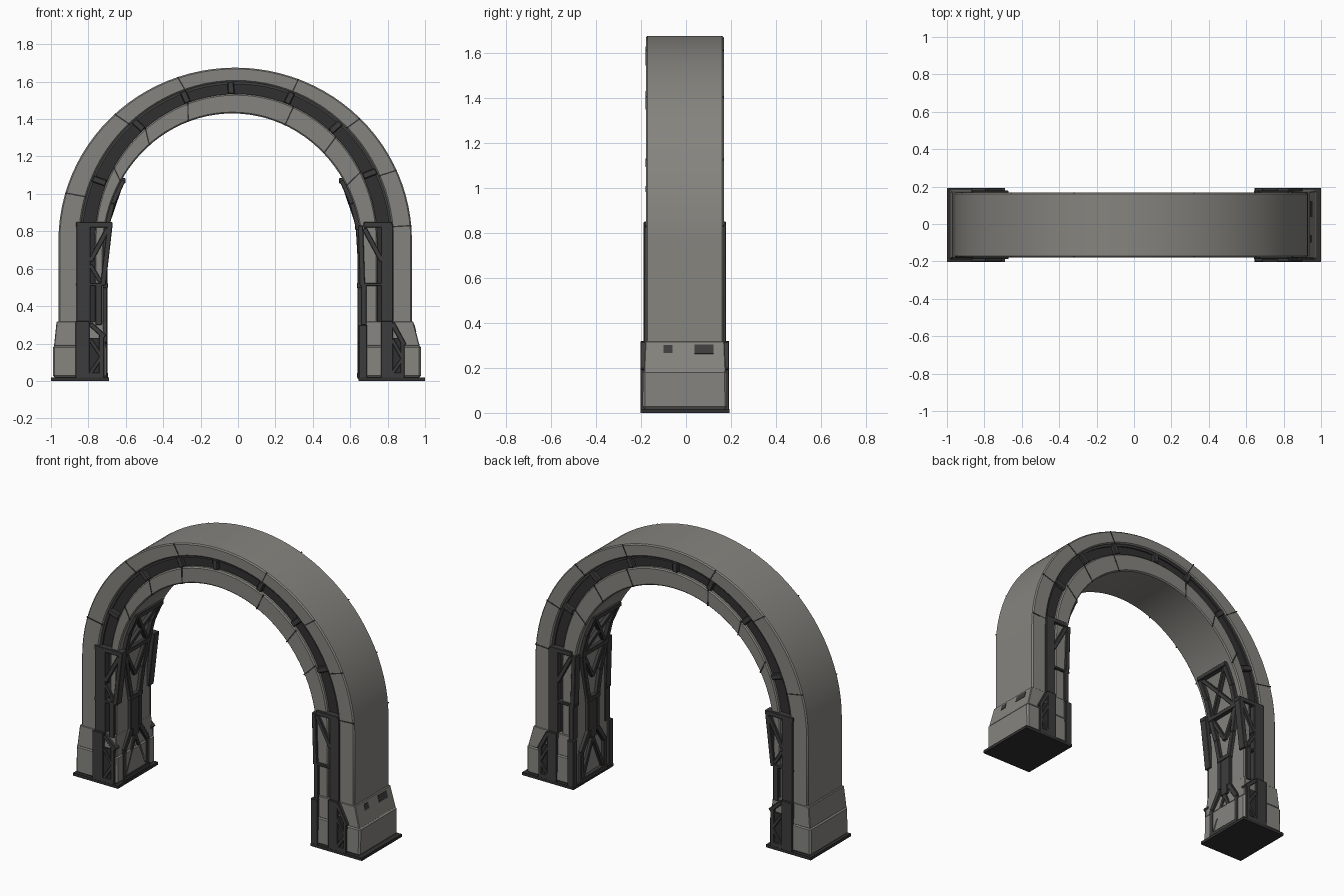
import bpy, bmesh, math
from mathutils import Vector, Matrix

if "Cube" in bpy.data.objects:
    bpy.data.objects.remove(bpy.data.objects["Cube"])

YC = -0.005  # middle of the arch depth


def mat(name, c):
    m = bpy.data.materials.new(name)
    m.diffuse_color = (*c, 1)
    m.use_nodes = True
    m.node_tree.nodes["Principled BSDF"].inputs["Base Color"].default_value = m.diffuse_color
    return m


STONE = mat("grey_stone", (0.235, 0.23, 0.21))
IRON = mat("dark_iron", (0.046, 0.046, 0.046))
RECESS = mat("dark_recess", (0.03, 0.03, 0.03))


def finish(bm, name, m, bevel=0.0, smooth=False):
    bmesh.ops.recalc_face_normals(bm, faces=bm.faces[:])
    me = bpy.data.meshes.new(name)
    bm.to_mesh(me)
    bm.free()
    ob = bpy.data.objects.new(name, me)
    bpy.context.collection.objects.link(ob)
    me.materials.append(m)
    if smooth:
        bpy.ops.object.select_all(action='DESELECT')
        ob.select_set(True)
        bpy.context.view_layer.objects.active = ob
        bpy.ops.object.shade_smooth_by_angle(angle=math.radians(35))
    if bevel:
        b = ob.modifiers.new("worn_edge", 'BEVEL')
        b.width, b.segments = bevel, 1
        b.limit_method, b.angle_limit = 'ANGLE', math.radians(40)
    return ob


# Ellipses (centre x, centre z, half width, rise) that shape the arch bands
OUTER = (-0.015, 0.75, 0.945, 0.925)
CH_OUT = (-0.01, 0.75, 0.835, 0.85)
CH_IN = (-0.01, 0.75, 0.755, 0.785)
INNER = (-0.03, 0.70, 0.69, 0.73)


def on(e, deg):
    t = math.radians(deg)
    return e[0] + e[2] * math.cos(t), e[1] + e[3] * math.sin(t)


def path(e, n=48):
    pts = [on(e, 180 - 180 * i / n) for i in range(n + 1)]
    return [(pts[0][0], 0.01)] + pts + [(pts[-1][0], 0.01)]


def ring(name, eo, ei, h, m, bevel):
    bm = bmesh.new()
    rows = []
    for o, i in zip(path(eo), path(ei)):
        rows.append([bm.verts.new((p[0], YC + s * h, p[1]))
                     for p, s in ((o, -1), (o, 1), (i, 1), (i, -1))])
    for a, b in zip(rows, rows[1:]):
        for k in range(4):
            bm.faces.new((a[k], a[(k + 1) % 4], b[(k + 1) % 4], b[k]))
    bm.faces.new(rows[0])
    bm.faces.new(rows[-1])
    return finish(bm, name, m, bevel, True)


def beam(bm, p, q, w, t, n):
    """Box from p to q, w wide, t thick along the normal n."""
    p, q, n = Vector(p), Vector(q), Vector(n).normalized()
    d = (q - p).normalized()
    side = n.cross(d).normalized()
    n = d.cross(side)
    m = Matrix((d * (q - p).length, side * w, n * t)).transposed().to_4x4()
    bmesh.ops.create_cube(bm, size=1, matrix=Matrix.Translation((p + q) / 2) @ m)


def face_beams(bm, segs, h, t):
    """Beams on the front and back faces, with outer skin at depth h."""
    for s in (-1, 1):
        y = YC + s * (h - t / 2)
        for x0, z0, x1, z1, w in segs:
            beam(bm, (x0, y, z0), (x1, y, z1), w, t, (0, 1, 0))


def frustum(bm, lo, hi, z0, z1):
    vs = [bm.verts.new((x, YC + s * r[2], z)) for r, z in ((lo, z0), (hi, z1))
          for x, s in ((r[0], -1), (r[1], -1), (r[1], 1), (r[0], 1))]
    bm.faces.new(vs[:4])
    bm.faces.new(vs[4:])
    for k in range(4):
        j = (k + 1) % 4
        bm.faces.new((vs[k], vs[j], vs[j + 4], vs[k + 4]))


# Main arch bands
ring("outer_stone_arch", OUTER, CH_OUT, 0.173, STONE, 0.007)
ring("recessed_channel", (-0.01, 0.75, 0.87, 0.88), (-0.01, 0.75, 0.72, 0.76), 0.148, RECESS, 0)
ring("inner_stone_arch", CH_IN, INNER, 0.169, STONE, 0.007)

# Channel lip rails
ring("channel_rail", CH_OUT, (-0.01, 0.75, 0.822, 0.836), 0.158, IRON, 0)

# Clamps across the channel
bm = bmesh.new()
for a in (157, 131, 110, 92, 69, 48, 26):
    (x0, z0), (x1, z1) = on(CH_OUT, a), on(CH_IN, a)
    face_beams(bm, [(x0, z0, x1, z1, 0.035)], 0.171, 0.04)
finish(bm, "channel_clamps", IRON, 0.005)

# Stone joints on both faces
bm = bmesh.new()
for eo, ei, h, angles in ((OUTER, CH_OUT, 0.1745, (164, 133, 109, 69, 45, 24, 5)),
                          (CH_IN, INNER, 0.1705, (150, 130, 110, 66, 45, 28))):
    for a in angles:
        (x0, z0), (x1, z1) = on(eo, a), on(ei, a)
        face_beams(bm, [(x0, z0, x1, z1, 0.007)], h, 0.005)
finish(bm, "stone_joints", RECESS)

# Feet: plate, base block and sloped upper block
feet = (("left", (-1.0, -0.69), (-0.99, -0.703), (-0.97, -0.72)),
        ("right", (0.645, 1.0), (0.66, 0.978), (0.66, 0.937)))
for side, plate, low, top in feet:
    bm = bmesh.new()
    frustum(bm, (*plate, 0.198), (*plate, 0.198), 0, 0.018)
    finish(bm, side + "_foot_plate", RECESS)
    bm = bmesh.new()
    frustum(bm, (*low, 0.188), (*low, 0.186), 0.018, 0.19)
    finish(bm, side + "_base_block", STONE, 0.01)
    bm = bmesh.new()
    mid = (low[0] + 0.006, low[1] - 0.006)
    frustum(bm, (*mid, 0.182), (*top, 0.176), 0.185, 0.318)
    finish(bm, side + "_upper_base_block", STONE, 0.004)

# Front and back iron trusses: upper part, then foot part
upper = {
    "left": [(-0.825, 0.3, -0.825, 0.84, 0.075), (-0.865, 0.835, -0.67, 0.835, 0.028),
             (-0.685, 0.83, -0.722, 0.51, 0.028), (-0.695, 0.815, -0.79, 0.64, 0.026),
             (-0.865, 0.515, -0.725, 0.515, 0.016), (-0.745, 0.52, -0.745, 0.3, 0.036),
             (-0.79, 0.62, -0.735, 0.53, 0.022)],
    "right": [(0.797, 0.3, 0.797, 0.84, 0.065), (0.67, 0.835, 0.825, 0.835, 0.028),
              (0.655, 0.83, 0.665, 0.51, 0.028), (0.675, 0.815, 0.77, 0.64, 0.026),
              (0.65, 0.515, 0.77, 0.515, 0.016), (0.672, 0.52, 0.672, 0.3, 0.03)]}
lower = {
    "left": [(-0.832, 0.01, -0.832, 0.32, 0.075), (-0.79, 0.305, -0.712, 0.235, 0.025),
             (-0.73, 0.01, -0.73, 0.25, 0.026), (-0.79, 0.04, -0.73, 0.13, 0.02),
             (-0.73, 0.13, -0.79, 0.22, 0.02), (-0.87, 0.03, -0.72, 0.03, 0.03)],
    "right": [(0.797, 0.01, 0.797, 0.32, 0.065), (0.825, 0.31, 0.89, 0.19, 0.025),
              (0.88, 0.01, 0.88, 0.21, 0.022), (0.825, 0.04, 0.88, 0.12, 0.02),
              (0.88, 0.12, 0.825, 0.22, 0.02), (0.765, 0.03, 0.89, 0.03, 0.03),
              (0.668, 0.01, 0.668, 0.3, 0.045)]}
panel = {"left": (-0.8, -0.735), "right": (0.82, 0.875)}
for side in ("left", "right"):
    bm = bmesh.new()
    face_beams(bm, upper[side], 0.183, 0.05)
    face_beams(bm, lower[side], 0.197, 0.04)
    finish(bm, side + "_face_truss", IRON, 0.003)
    bm = bmesh.new()
    x0, x1 = panel[side]
    face_beams(bm, [(x0, 0.12, x1, 0.12, 0.22)], 0.19, 0.009)
    finish(bm, side + "_truss_backing", RECESS)


# Iron truss on the inner face of each leg, following the curve
def inside(s, y, z):
    k = max(z - INNER[1], 0) / INNER[3]
    return (INNER[0] + s * (INNER[2] * math.sqrt(1 - k * k) - 0.004), YC + y, z)


for side, s in (("left", -1), ("right", 1)):
    bm = bmesh.new()
    rail = [(0.115, 1.075), (0.115, 0.95), (0.115, 0.82), (0.075, 0.66), (0.04, 0.5),
            (0.04, 0.31), (0.115, 0.2), (0.115, 0.01)]
    for k in (-1, 1):
        for (ya, za), (yb, zb) in zip(rail, rail[1:]):
            beam(bm, inside(s, k * ya, za), inside(s, k * yb, zb), 0.032, 0.034, (1, 0, 0))
        # crossing braces, top and foot
        for ya, za, yb, zb in ((0.1, 1.06, -0.1, 0.83), (0.1, 0.81, 0.0, 0.64),
                               (0.0, 0.26, 0.1, 0.04)):
            beam(bm, inside(s, k * ya, za), inside(s, k * yb, zb), 0.024, 0.026, (1, 0, 0))
    for y, z in ((0.13, 1.07), (0.13, 0.82), (0.06, 0.51), (0.13, 0.03)):
        beam(bm, inside(s, -y, z), inside(s, y, z), 0.028, 0.04, (1, 0, 0))
    beam(bm, inside(s, 0, 0.52), inside(s, 0, 0.26), 0.06, 0.028, (1, 0, 0))
    finish(bm, side + "_inner_truss", IRON, 0.003)

# Worn dark patches on the outer side of the right foot
bm = bmesh.new()
for y, w, z0, z1 in ((-0.08, 0.04, 0.265, 0.3), (0.08, 0.085, 0.262, 0.302)):
    xs = [0.972 - 0.035 * (z - 0.185) / 0.133 for z in (z0, z1)]
    beam(bm, (xs[0] - 0.001, y, z0), (xs[1] - 0.001, y, z1), w, 0.006, (1, 0, 0.26))
finish(bm, "worn_patches", IRON)
